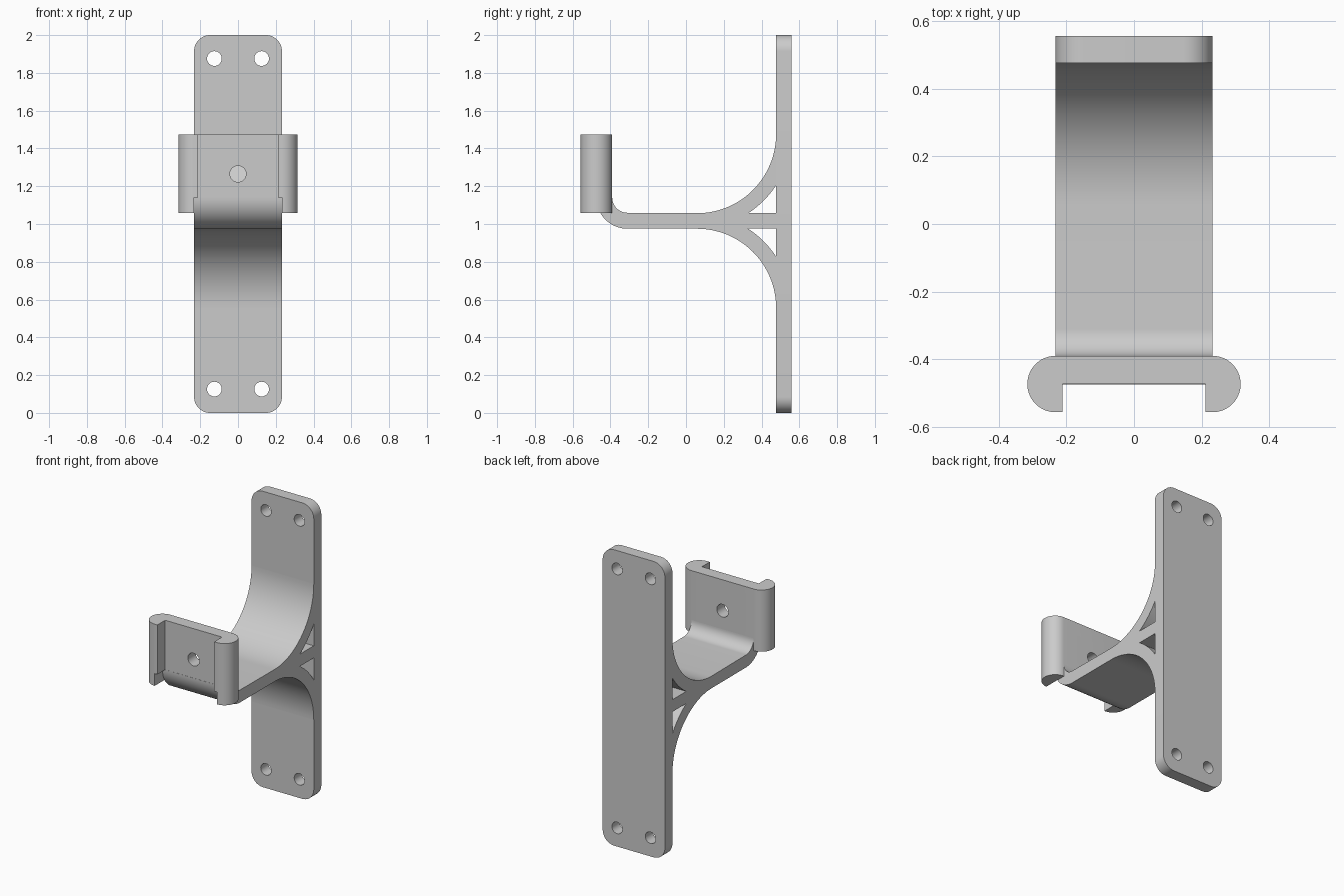
import bpy, bmesh, math
from mathutils import Vector

if "Cube" in bpy.data.objects:
    bpy.data.objects.remove(bpy.data.objects["Cube"])

grey = bpy.data.materials.new("light_grey")
grey.diffuse_color = (0.6, 0.6, 0.6, 1)
grey.use_nodes = True
grey.node_tree.nodes["Principled BSDF"].inputs["Base Color"].default_value = grey.diffuse_color

W = 0.2325                      # half width of plate and arm
BACK, FACE = 0.5575, 0.477      # back and front of the wall plate
TOP, LIP, FLOOR = 1.474, 1.14, 1.057


def arc(cx, cy, r, a0, a1, n=24):
    return [(cx + r * math.cos(math.radians(a0 + (a1 - a0) * i / n)),
             cy + r * math.sin(math.radians(a0 + (a1 - a0) * i / n))) for i in range(n + 1)]


def prism(name, outline, axis, lo, hi):
    """Extrude a 2D outline along x (y,z points), y (x,z points) or z (x,y points)."""
    def place(p):
        return {"x": (lo, *p), "y": (p[0], lo, p[1]), "z": (*p, lo)}[axis]
    bm = bmesh.new()
    face = bm.faces.new([bm.verts.new(place(p)) for p in outline])
    out = bmesh.ops.extrude_face_region(bm, geom=[face])["geom"]
    step = Vector([hi - lo if a == axis else 0 for a in "xyz"])
    bmesh.ops.translate(bm, vec=step, verts=[v for v in out if isinstance(v, bmesh.types.BMVert)])
    bmesh.ops.recalc_face_normals(bm, faces=bm.faces)
    mesh = bpy.data.meshes.new(name)
    bm.to_mesh(mesh)
    bm.free()
    mesh.materials.append(grey)
    ob = bpy.data.objects.new(name, mesh)
    bpy.context.collection.objects.link(ob)
    return ob


def activate(ob):
    bpy.ops.object.select_all(action="DESELECT")
    ob.select_set(True)
    bpy.context.view_layer.objects.active = ob


def drill(ob, x, z, r, y0, y1):
    """Cut a round hole running front to back."""
    cutter = prism("hole_cutter", arc(x, z, r, 0, 360, 32)[:-1], "y", y0, y1)
    cutter.hide_render = True
    mod = ob.modifiers.new("hole", "BOOLEAN")
    mod.operation, mod.solver, mod.object = "DIFFERENCE", "EXACT", cutter
    activate(ob)
    bpy.ops.object.modifier_apply(modifier=mod.name)
    bpy.data.objects.remove(cutter)


# Wall plate with rounded corners and four screw holes
R = 0.085
corners = [(W - R, 2 - R, 0), (R - W, 2 - R, 90), (R - W, R, 180), (W - R, R, 270)]
plate = prism("wall_plate", [p for x, z, a in corners for p in arc(x, z, R, a, a + 90, 12)],
              "y", FACE, BACK)
for x in (-0.125, 0.125):
    for z in (0.126, 1.876):
        drill(plate, x, z, 0.039, FACE - 0.1, BACK + 0.1)

# Arm: flared gussets with triangular openings, flat shelf and upturned elbow
LOW, FL = 0.975, 0.419
CY, UZ, LZ = FACE - FL, FLOOR + FL, LOW - FL
RI = FL + 0.08
a_in = math.degrees(math.acos(FL / RI))
a_floor = math.degrees(math.asin(FL / RI))
EY, EZ = -0.31, LIP
profile = (arc(CY, UZ, FL, 0, -90, 32)
           + arc(EY, EZ, 0.0805, -90, -180, 16)
           + arc(EY, EZ, 0.165, 180, 270, 24)
           + arc(CY, LZ, FL, 90, 0, 32)
           + arc(CY, LZ, RI, a_in, a_floor, 10)
           + [(FACE, LOW), (FACE, FLOOR)]
           + arc(CY, UZ, RI, -a_floor, -a_in, 10))
arm = prism("arm", profile, "x", -W, W)

# C-shaped clip holder with a central hole
PANEL, CLIP_R, IN = -0.474, 0.0835, 0.2125
half = ([(IN, PANEL), (IN, PANEL - CLIP_R)]
        + arc(W, PANEL, CLIP_R, -90, 90, 32))
holder = prism("clip_holder", half + [(-x, y) for x, y in reversed(half)], "z", LIP, TOP)
drill(holder, 0, 1.265, 0.043, -0.7, -0.2)

# Lower ends of the clip beside the elbow
lugs = [prism("clip_end_" + side, [(s * x, y) for x, y in arc(W, PANEL, CLIP_R, -90, 90, 32)],
              "z", FLOOR, LIP) for side, s in (("left", -1), ("right", 1))]

for ob in [plate, arm, holder] + lugs:
    activate(ob)
    bpy.ops.object.shade_smooth_by_angle(angle=math.radians(30))
